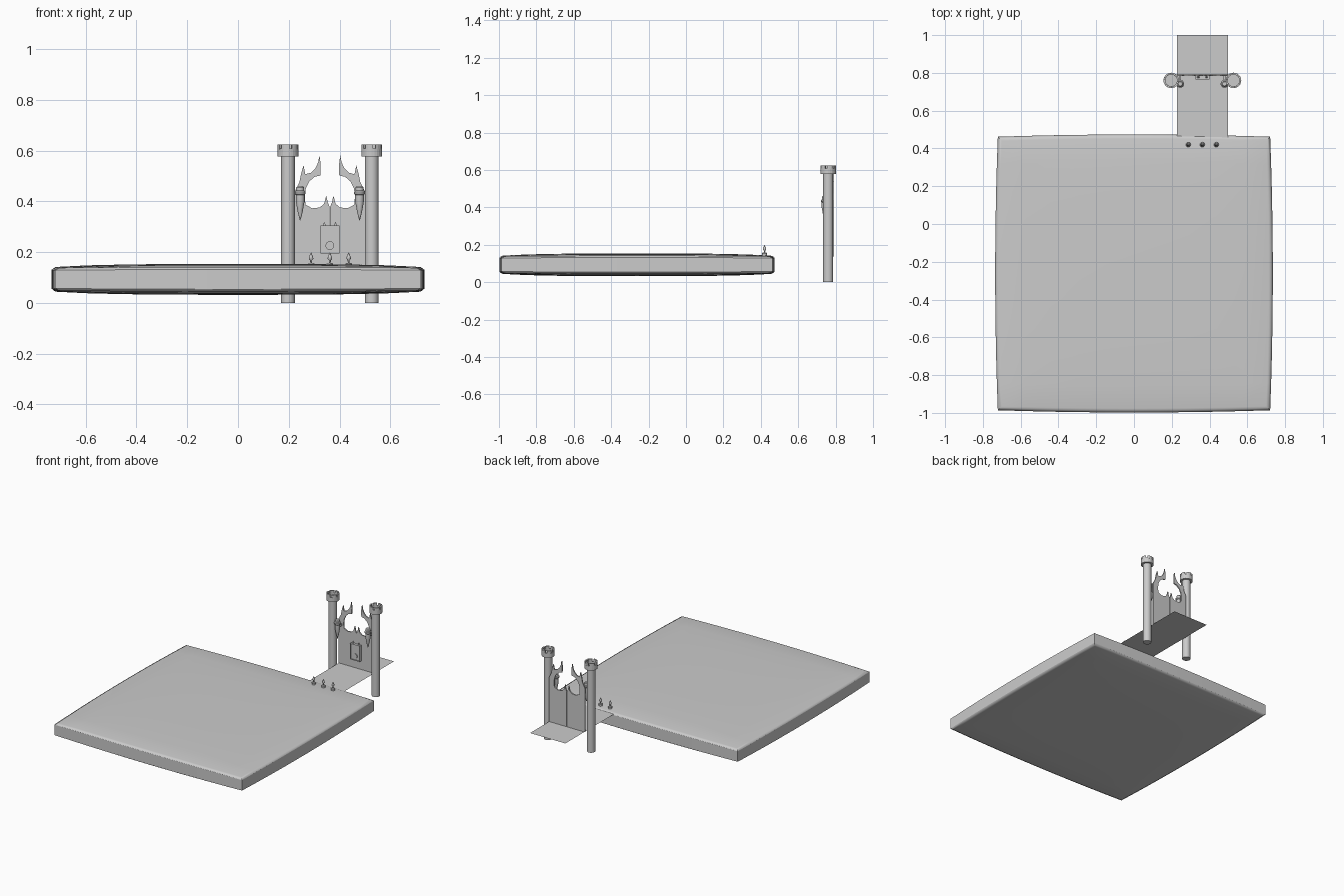
import bpy, bmesh
from math import pi, sin, cos

if "Cube" in bpy.data.objects:
    bpy.data.objects.remove(bpy.data.objects["Cube"])

CX, PY = 0.362, 0.76  # gate centre x, tower y


def finish(name, bm, smooth=None):
    bmesh.ops.recalc_face_normals(bm, faces=bm.faces[:])
    me = bpy.data.meshes.new(name)
    bm.to_mesh(me)
    bm.free()
    ob = bpy.data.objects.new(name, me)
    bpy.context.collection.objects.link(ob)
    if smooth:
        bpy.ops.object.select_all(action='DESELECT')
        ob.select_set(True)
        bpy.context.view_layer.objects.active = ob
        bpy.ops.object.shade_smooth_by_angle(angle=smooth)
    return ob


def lathe(bm, profile, x, y, n):
    """Closed solid of revolution from (radius, z) points."""
    rings = [[bm.verts.new((x + r * cos(2 * pi * i / n), y + r * sin(2 * pi * i / n), z))
              for i in range(n)] for r, z in profile]
    for a, b in zip(rings, rings[1:]):
        for i in range(n):
            j = (i + 1) % n
            bm.faces.new((a[i], a[j], b[j], b[i]))
    bm.faces.new(rings[0])
    bm.faces.new(rings[-1])


def prism(bm, pts, lo, hi, axis):
    """Extrude an outline along y (points x,z) or z (points x,y)."""
    put = (lambda a, b, t: (a, t, b)) if axis == 'y' else (lambda a, b, t: (a, b, t))
    f = [bm.verts.new(put(a, b, lo)) for a, b in pts]
    k = [bm.verts.new(put(a, b, hi)) for a, b in pts]
    bm.faces.new(f)
    bm.faces.new(k)
    for i in range(len(pts)):
        j = (i + 1) % len(pts)
        bm.faces.new((f[i], f[j], k[j], k[i]))


# pillow-like base slab
bm = bmesh.new()
bmesh.ops.create_cube(bm, size=2)
bmesh.ops.subdivide_edges(bm, edges=bm.edges[:], cuts=9, use_grid_fill=True)
rim = [e for e in bm.edges if e.calc_face_angle(0) > 1 and abs(e.verts[0].co.z - e.verts[1].co.z) < .01]
for v in bm.verts:
    u, w, h = v.co
    bulge = 0.045 + 0.004 * (2 - u * u - w * w) + 0.008 * (1 - u**4) * (1 - w**4)
    v.co = (u * (0.721 + 0.014 * (1 - w * w)), -0.262 + w * (0.724 + 0.012 * (1 - u * u)), 0.093 + h * bulge)
bmesh.ops.bevel(bm, geom=rim, offset=0.022, segments=4, profile=0.5, affect='EDGES')
finish('base_slab', bm, 0.7)

# flat walkway through the gate
bm = bmesh.new()
bm.faces.new([bm.verts.new(p) for p in
              ((0.227, 0.44, 0.136), (0.498, 0.44, 0.136), (0.498, 1, 0.136), (0.227, 1, 0.136))])
finish('walkway', bm)

# horned gate doors: (distance from centre, z)
DOOR = [(0.0005, 0.136), (0.138, 0.136), (0.138, 0.44), (0.12, 0.475), (0.113, 0.51), (0.104, 0.542),
        (0.097, 0.507), (0.075, 0.513), (0.056, 0.532), (0.046, 0.555), (0.041, 0.582), (0.036, 0.545),
        (0.037, 0.502), (0.06, 0.497), (0.082, 0.478), (0.095, 0.45), (0.099, 0.42), (0.096, 0.387),
        (0.07, 0.373), (0.04, 0.376), (0.023, 0.39), (0.014, 0.423), (0.008, 0.395), (0.0005, 0.378)]

for side, s in (('left', -1), ('right', 1)):
    # tower shaft
    x = CX + s * 0.165
    bm = bmesh.new()
    lathe(bm, [(0.027, 0), (0.027, 0.58)], x, PY, 16)
    finish(side + '_tower', bm, 0.5)
    # battlement crown with hollow top
    bm = bmesh.new()
    lathe(bm, [(0.027, 0.577), (0.041, 0.577), (0.041, 0.608), (0.031, 0.608), (0.031, 0.595)], x, PY, 24)
    for k in range(6):
        a = [2 * pi * (k * 4 + i - 0.5) / 24 for i in range(4)]
        pts = [(x + 0.041 * cos(t), PY + 0.041 * sin(t)) for t in a]
        pts += [(x + 0.031 * cos(t), PY + 0.031 * sin(t)) for t in reversed(a)]
        prism(bm, pts, 0.605, 0.625, 'z')
    finish(side + '_tower_crown', bm)
    # door leaf
    bm = bmesh.new()
    prism(bm, [(CX + s * d, z) for d, z in DOOR], 0.783, 0.791, 'y')
    finish(side + '_door', bm)
    # hanging torch
    bm = bmesh.new()
    lathe(bm, [(0.001, 0.325), (0.010, 0.36), (0.017, 0.40), (0.017, 0.425), (0.021, 0.43),
               (0.021, 0.438), (0.016, 0.443), (0.016, 0.455), (0.011, 0.46)], CX + s * 0.117, 0.742, 14)
    finish(side + '_torch', bm, 0.6)
    # torch bracket
    bm = bmesh.new()
    tx = CX + s * 0.117
    prism(bm, [(tx - .005, 0.40), (tx + .005, 0.40), (tx + .005, 0.415), (tx - .005, 0.415)], 0.745, 0.785, 'y')
    finish(side + '_torch_bracket', bm)

# lock plate with raised rim, ring and small prongs
bm = bmesh.new()
x0, x1, z0, z1, t = CX - 0.037, CX + 0.037, 0.195, 0.305, 0.004
prism(bm, [(x0, z0), (x1, z0), (x1, z1), (x0, z1)], 0.770, 0.784, 'y')
for a, b, c, d in ((x0, x0 + t, z0, z1), (x1 - t, x1, z0, z1), (x0, x1, z0, z0 + t), (x0, x1, z1 - t, z1)):
    prism(bm, [(a, c), (b, c), (b, d), (a, d)], 0.765, 0.771, 'y')
for dx in (-0.022, 0.022):
    prism(bm, [(CX + dx - .006, z1), (CX + dx + .006, z1), (CX + dx, z1 + .015)], 0.774, 0.78, 'y')
finish('lock_plate', bm)
bm = bmesh.new()
prism(bm, [(CX + 0.017 * cos(i * pi / 10), 0.226 + 0.017 * sin(i * pi / 10)) for i in range(20)], 0.764, 0.772, 'y')
finish('lock_knob', bm, 0.6)

# three small candles with flames
for i, x in enumerate((0.288, 0.362, 0.436)):
    bm = bmesh.new()
    lathe(bm, [(0.012, 0.14), (0.013, 0.154), (0.009, 0.158)], x, 0.42, 12)
    finish('candle_base_%d' % i, bm, 0.6)
    bm = bmesh.new()
    lathe(bm, [(0.003, 0.157), (0.004, 0.168), (0.009, 0.174), (0.008, 0.182), (0.001, 0.198)], x, 0.42, 8)
    finish('candle_flame_%d' % i, bm, 0.8)
